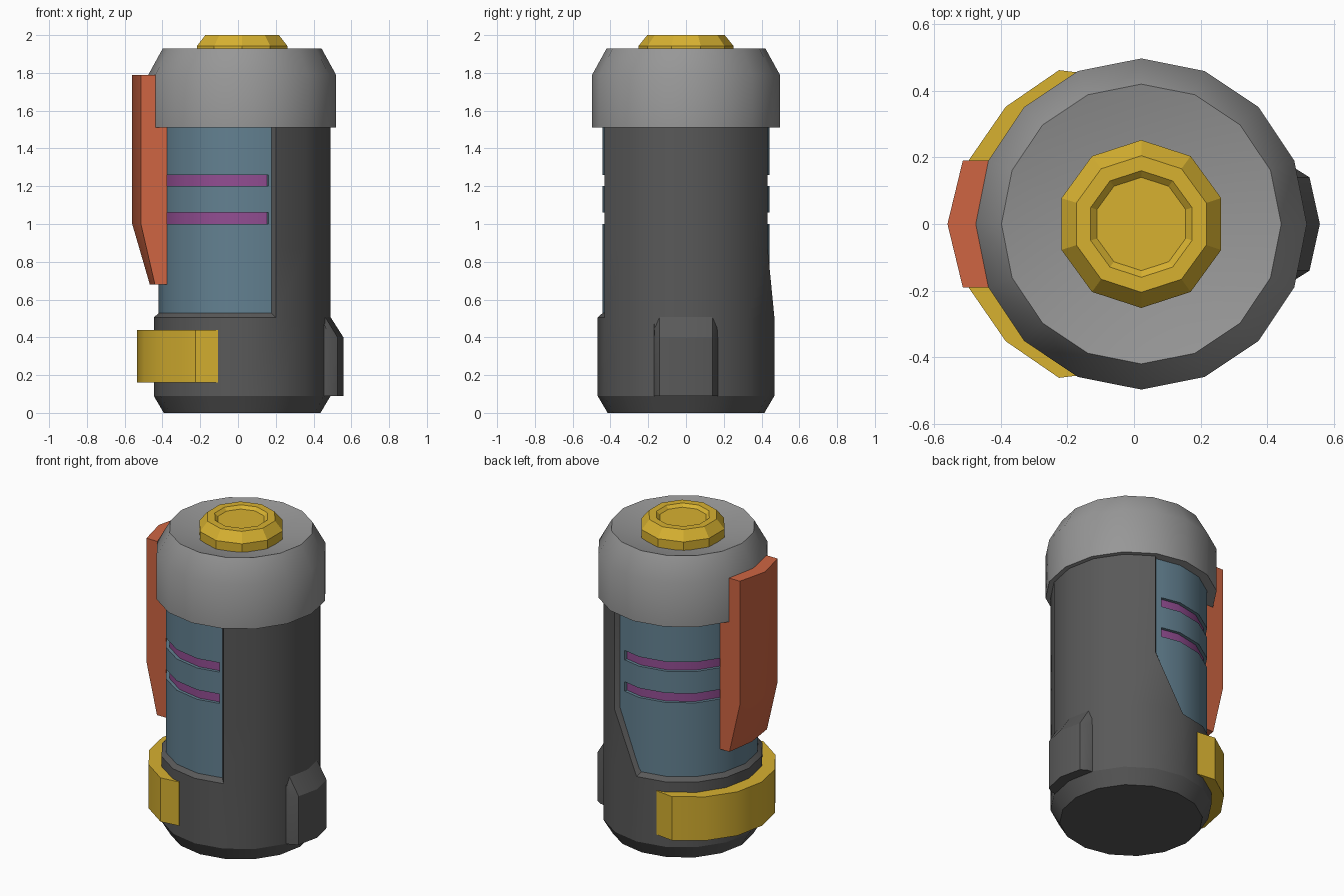
import bpy, bmesh, math

if "Cube" in bpy.data.objects:
    bpy.data.objects.remove(bpy.data.objects["Cube"])

CX = 0.022                      # axis of the canister
STEP = 22.5                     # 16 sided rings


def mat(name, rgb):
    m = bpy.data.materials.new(name)
    m.diffuse_color = (*rgb, 1)
    m.use_nodes = True
    m.node_tree.nodes["Principled BSDF"].inputs["Base Color"].default_value = m.diffuse_color
    return m


DARK = mat("dark grey", (0.10, 0.10, 0.10))
GREY = mat("light grey", (0.31, 0.31, 0.31))
GOLD = mat("gold", (0.68, 0.44, 0.03))
ORANGE = mat("orange", (0.62, 0.13, 0.055))
BLUE = mat("slate blue", (0.125, 0.22, 0.285))
PURPLE = mat("purple", (0.29, 0.075, 0.29))


def pt(r, deg, z):
    """Point on a 16 sided ring with corners at multiples of 22.5 degrees."""
    off = deg % STEP - STEP / 2
    k = math.cos(math.radians(STEP / 2)) / math.cos(math.radians(off))
    a = math.radians(deg)
    return (CX + r * k * math.cos(a), r * k * math.sin(a), z)


class Part:
    def __init__(self):
        self.bm = bmesh.new()

    def face(self, pts, mi=0):
        self.bm.faces.new([self.bm.verts.new(p) for p in pts]).material_index = mi

    def strip(self, low, high, mi=0, closed=False):
        n = len(low)
        for i in range(n if closed else n - 1):
            j = (i + 1) % n
            self.face([low[i], low[j], high[j], high[i]], mi)

    def prism(self, low, high):
        self.strip(low, high, closed=True)
        self.face(low[::-1])
        self.face(high)

    def done(self, name, mats, smooth=True, fix=True):
        bm = self.bm
        bmesh.ops.remove_doubles(bm, verts=bm.verts, dist=0.0005)
        if fix:
            bmesh.ops.recalc_face_normals(bm, faces=bm.faces)
        me = bpy.data.meshes.new(name)
        bm.to_mesh(me)
        bm.free()
        for m in mats:
            me.materials.append(m)
        ob = bpy.data.objects.new(name, me)
        bpy.context.collection.objects.link(ob)
        if smooth:
            bpy.ops.object.select_all(action='DESELECT')
            bpy.context.view_layer.objects.active = ob
            ob.select_set(True)
            bpy.ops.object.shade_smooth_by_angle(angle=math.radians(30))
        return ob


def ring(r, z, n=16, start=0):
    a = [math.radians(start + 360 * i / n) for i in range(n)]
    return [(CX + r * math.cos(t), r * math.sin(t), z) for t in a]


def lathe(name, prof, m, n=16, start=0, smooth=True):
    p = Part()
    rings = [ring(r, z, n, start) for r, z in prof]
    for a, b in zip(rings, rings[1:]):
        p.strip(a, b, closed=True)
    p.face(rings[0][::-1])
    p.face(rings[-1])
    return p.done(name, [m], smooth)


# body: full lower drum, upper wall on the right, bevelled window frame
R, RG, ZB, ZT = 0.468, 0.442, 0.505, 1.53
body = Part()
low = [ring(0.415, 0), ring(R, 0.09), ring(R, ZB)]
body.face(low[0][::-1])
body.strip(low[0], low[1], closed=True)
body.strip(low[1], low[2], closed=True)
right = [-67.5 + STEP * i for i in range(7)]
ZK = 0.87
body.strip([pt(R, a, ZB) for a in right], [pt(R, a, ZK) for a in right])
body.strip([pt(R, a, ZK) for a in right], [pt(R, a, ZT) for a in right])
body.face([pt(R, 67.5, ZB), pt(R, 90, ZB), pt(R, 67.5, ZK)])
left = [112.5 + STEP * i for i in range(8)]
outer = [(67.5, ZT), (67.5, ZK), (90, ZB)] + [(a, ZB) for a in left] \
    + [(292.5, ZB), (292.5, ZT)]
inner = [(69.5, ZT), (69.5, ZK + 0.01), (92, 0.53)] + [(a, 0.53) for a in left] \
    + [(290.5, 0.53), (290.5, ZT)]
body.strip([pt(R, *q) for q in outer], [pt(RG - 0.002, *q) for q in inner])
body.done("body", [DARK])

# glass window with two recessed stripes
glass = Part()
A0, A1 = 74.0, 288.5
arc = [A0] + [90 + STEP * i for i in range(9)] + [A1]
RS = RG - 0.02
prof = [(RG, 0.5), (RG, 1.0), (RS, 1.0), (RS, 1.06), (RG, 1.06), (RG, 1.2),
        (RS, 1.2), (RS, 1.26), (RG, 1.26), (RG, ZT)]
for (r0, z0), (r1, z1) in zip(prof, prof[1:]):
    groove = r0 == RS and r1 == RS
    glass.strip([pt(r0, a, z0) for a in arc], [pt(r1, a, z1) for a in arc], int(groove))
    if groove:
        glass.face([pt(RG, A0, z0), pt(RS, A0, z0), pt(RS, A0, z1), pt(RG, A0, z1)])
        glass.face([pt(RS, A1, z0), pt(RG, A1, z0), pt(RG, A1, z1), pt(RS, A1, z1)])
for a, b in ((67.5, A0), (A1, 292.5)):
    glass.strip([pt(RG, a, 0.5), pt(RG, b, 0.5)], [pt(RG, a, ZT), pt(RG, b, ZT)])
glass.done("window", [BLUE, PURPLE], fix=False)

# cap with dished top, and the knob sitting in the dish
lathe("cap", [(0.43, 1.51), (0.497, 1.51), (0.497, 1.79), (0.42, 1.93), (0.2, 1.875)], GREY)
lathe("top_knob", [(0.252, 1.87), (0.252, 1.942), (0.205, 2.0), (0.16, 2.0),
                   (0.14, 1.982)], GOLD, n=10, start=90, smooth=False)

# gold clip wrapped round the lower left
clip = Part()
outside = [(-0.105, 0.447), (-0.225, 0.462), (-0.385, 0.352), (-0.497, 0.19), (-0.535, 0)]
outside += [(x, -y) for x, y in outside[-2::-1]]
inside = [(-0.105, 0.43), (-0.15, 0.42), (-0.3, 0.31), (-0.40, 0.17), (-0.43, 0)]
inside += [(x, -y) for x, y in inside[-2::-1]]
for z in (0.16, 0.44):
    clip.strip([(x, y, z) for x, y in inside], [(x, y, z) for x, y in outside])
for side in (inside, outside):
    clip.strip([(x, y, 0.16) for x, y in side], [(x, y, 0.44) for x, y in side])
for i in (0, -1):
    clip.face([(*inside[i], 0.16), (*outside[i], 0.16), (*outside[i], 0.44), (*inside[i], 0.44)])
clip.done("clip", [GOLD])

# folded orange side plate
plate = Part()
W = 0.19


def section(inner_x, corner_x, apex_x, z):
    return [(inner_x, W, z), (corner_x, W, z), (apex_x, 0, z), (corner_x, -W, z), (inner_x, -W, z)]


secs = [section(-0.375, -0.44, -0.467, 0.68), section(-0.375, -0.514, -0.56, 1.0),
        section(-0.375, -0.514, -0.56, 1.79)]
plate.face(secs[0][::-1])
plate.face(secs[-1])
for a, b in zip(secs, secs[1:]):
    plate.strip(a, b, closed=True)
plate.done("side_plate", [ORANGE])

# raised rib on the right
rib = Part()


def rib_section(side_x, apex_x, z):
    return [(0.44, -0.17, z), (side_x - 0.04, -0.165, z), (side_x, -0.14, z), (apex_x, 0, z),
            (side_x, 0.14, z), (side_x - 0.04, 0.165, z), (0.44, 0.17, z)]


secs = [rib_section(0.527, 0.558, 0.09), rib_section(0.527, 0.558, 0.40),
        rib_section(0.46, 0.488, 0.51)]
rib.face(secs[0][::-1])
rib.face(secs[-1])
for a, b in zip(secs, secs[1:]):
    rib.strip(a, b, closed=True)
rib.done("side_rib", [DARK])
